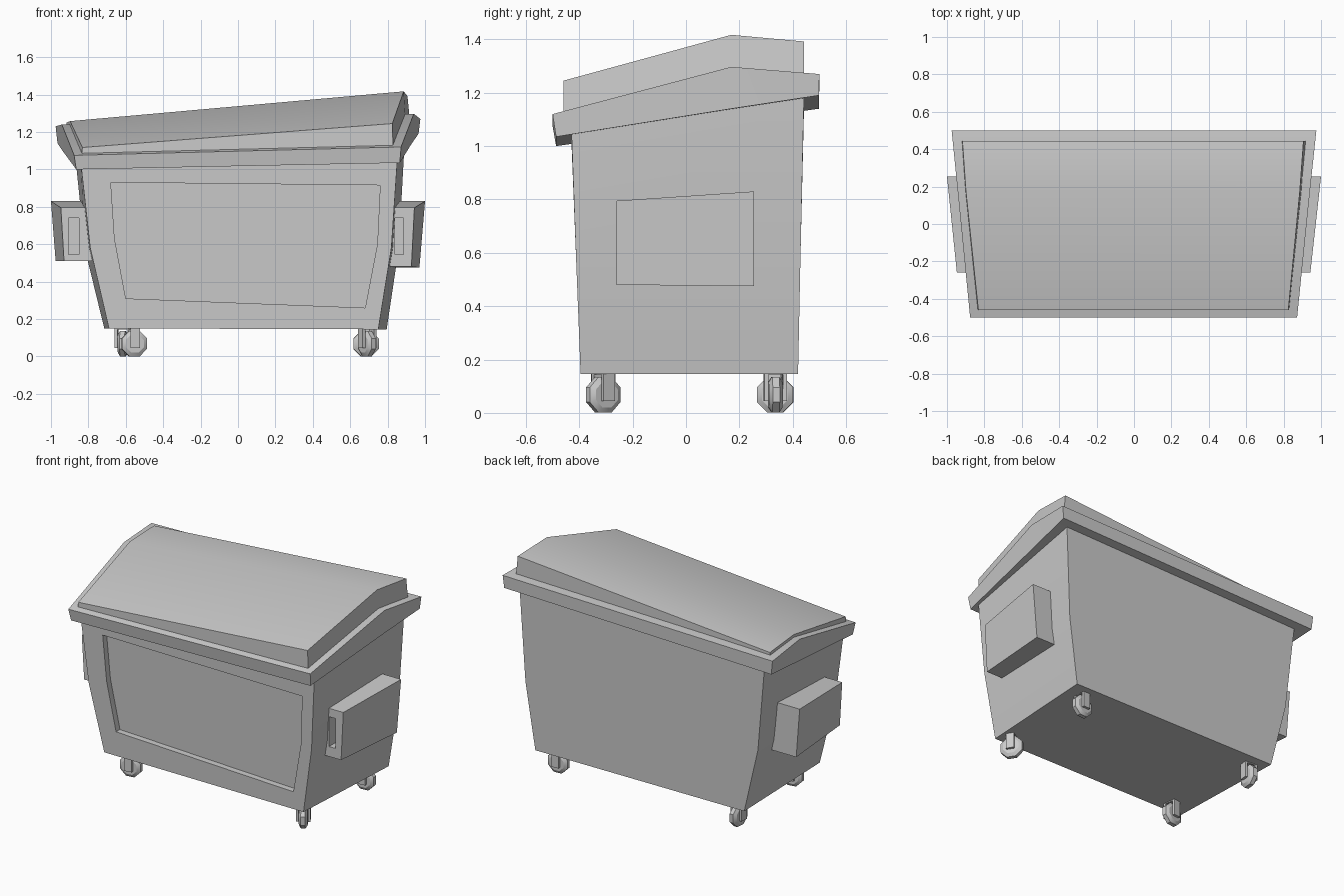
import bpy, bmesh, math
from mathutils import Matrix, Vector

if "Cube" in bpy.data.objects:
    bpy.data.objects.remove(bpy.data.objects["Cube"])


def finish(name, bm):
    bmesh.ops.recalc_face_normals(bm, faces=bm.faces)
    me = bpy.data.meshes.new(name)
    bm.to_mesh(me)
    bm.free()
    ob = bpy.data.objects.new(name, me)
    bpy.context.collection.objects.link(ob)
    return ob


def loft(name, rings):
    """Skin a stack of closed rings and cap both ends."""
    bm = bmesh.new()
    vs = [[bm.verts.new(p) for p in r] for r in rings]
    n = len(rings[0])
    for a, b in zip(vs, vs[1:]):
        for i in range(n):
            j = (i + 1) % n
            bm.faces.new((a[i], a[j], b[j], b[i]))
    bm.faces.new(vs[0])
    bm.faces.new(vs[-1])
    return finish(name, bm)


def cut(ob, cutter):
    mod = ob.modifiers.new("cut", 'BOOLEAN')
    mod.operation = 'DIFFERENCE'
    mod.solver = 'EXACT'
    mod.object = cutter
    bpy.context.view_layer.objects.active = ob
    bpy.ops.object.modifier_apply(modifier=mod.name)
    bpy.data.objects.remove(cutter, do_unlink=True)


def section(y, left_bot, right_bot, right_top, left_top, dy=0.0):
    """Ring of four (x, z) corners at depth y; dy shifts the lower corners."""
    return [(x, y + d, z) for (x, z), d in
            zip((left_bot, right_bot, right_top, left_top), (dy, dy, 0, 0))]


# Tapered, slightly crooked bin body
body = loft("bin_body", [
    [(-0.69, -0.395, 0.15), (0.75, -0.395, 0.145), (0.795, 0.42, 0.145), (-0.715, 0.42, 0.15)],
    [(-0.79, -0.412, 0.58), (0.82, -0.412, 0.58), (0.86, 0.429, 0.58), (-0.82, 0.429, 0.58)],
    [(-0.84, -0.43, 1.03), (0.853, -0.43, 1.07), (0.895, 0.443, 1.22), (-0.88, 0.443, 1.17)],
])

# Recessed front panel
outline = [(-0.68, 0.93), (-0.66, 0.63), (-0.60, 0.31), (0.68, 0.26), (0.745, 0.60), (0.76, 0.915)]
cut(body, loft("panel_cutter", [
    [(x, -0.6, z) for x, z in outline],
    [(x, -0.355 - 0.04 * (z - 0.15), z) for x, z in outline],
]))

# Lid rim overhanging the body
loft("lid_rim", [
    section(-0.5, (-0.865, 1.0), (0.865, 1.035), (0.872, 1.12), (-0.876, 1.075), 0.013),
    section(0.17, (-0.935, 1.095), (0.93, 1.14), (0.94, 1.297), (-0.942, 1.24)),
    section(0.5, (-0.965, 1.14), (0.965, 1.19), (0.975, 1.27), (-0.975, 1.23), -0.002),
])

# Raised lid panel with a ridge
loft("lid_top", [
    section(-0.46, (-0.838, 1.05), (0.83, 1.09), (0.825, 1.245), (-0.832, 1.117)),
    section(0.17, (-0.905, 1.19), (0.897, 1.24), (0.886, 1.417), (-0.898, 1.258)),
    section(0.443, (-0.925, 1.19), (0.922, 1.23), (0.906, 1.392), (-0.917, 1.25)),
])

# Fork pockets on both sides, each with a slot in its front face
for name, s, front, back, slot in (
        ("right", 1, ((0.927, 0.48), (0.943, 0.795)), ((0.97, 0.475), (1.0, 0.83)), (0.84, 0.886)),
        ("left", -1, ((0.93, 0.51), (0.947, 0.795)), ((0.975, 0.51), (1.0, 0.83)), (0.85, 0.905))):
    rings = []
    for y, (bot, top), inner in ((-0.26, front, 0.77), (0.255, back, 0.79)):
        rings.append(section(y, (s * inner, bot[1]), (s * bot[0], bot[1]),
                             (s * top[0], top[1]), (s * inner, top[1])))
    pocket = loft(name + "_fork_pocket", rings)
    a, b = s * slot[0], s * slot[1]
    cut(pocket, loft("slot_cutter", [
        section(y, (a, 0.545), (b, 0.545), (b, 0.74), (a, 0.74)) for y in (-0.4, -0.16)]))


# Casters: an eight-sided wheel between two fork plates
def caster(name, x, y, turn):
    place = Matrix.Translation((x, y, 0)) @ Matrix.Rotation(math.radians(turn), 4, 'Z')
    profile = ((-0.026, 0.052), (-0.013, 0.073), (0.013, 0.073), (0.026, 0.052))
    angles = [math.radians(22.5 + 45 * i) for i in range(8)]
    wheel = loft(name + "_wheel", [
        [(r * math.cos(t), w, 0.068 + r * math.sin(t)) for t in angles] for w, r in profile])
    wheel.data.transform(place)
    bm = bmesh.new()
    for centre, size in (((0, -0.035, 0.1), (0.05, 0.016, 0.11)),
                         ((0, 0.035, 0.1), (0.05, 0.016, 0.11)),
                         ((0, 0, 0.15), (0.05, 0.086, 0.012))):
        bmesh.ops.create_cube(bm, size=1, matrix=place @ Matrix.Translation(centre)
                              @ Matrix.Diagonal(Vector((*size, 1))))
    finish(name + "_fork", bm)


caster("front_left", -0.555, -0.31, 8)
caster("front_right", 0.69, -0.31, -58)
caster("back_left", -0.615, 0.335, 85)
caster("back_right", 0.685, 0.335, 3)

# Smooth the gentle bends, keep hard edges
for ob in bpy.context.scene.objects:
    ob.select_set(True)
bpy.context.view_layer.objects.active = body
bpy.ops.object.shade_smooth_by_angle(angle=math.radians(30))
